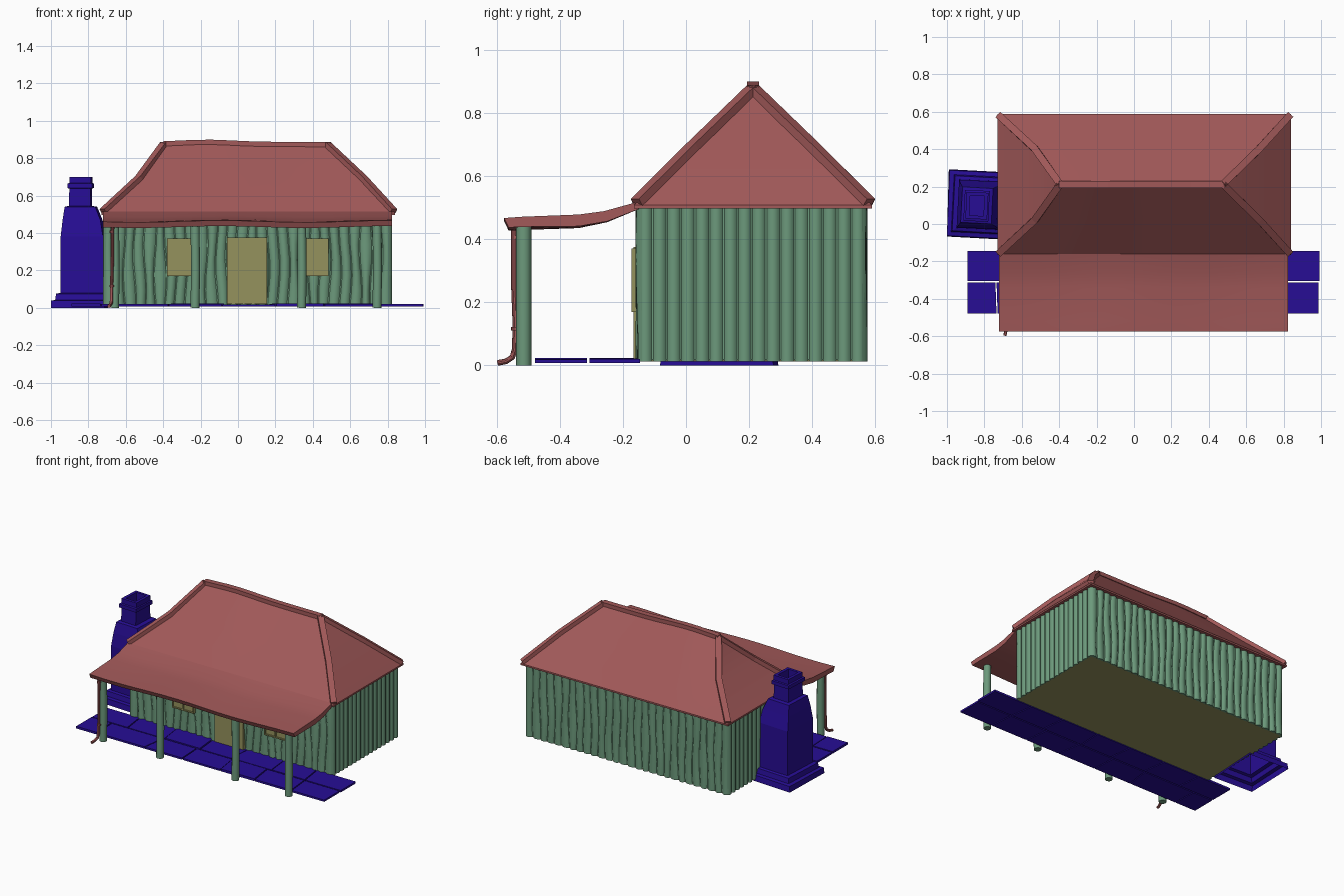
import bpy, bmesh, math, random
from mathutils import Vector, Matrix

if "Cube" in bpy.data.objects:
    bpy.data.objects.remove(bpy.data.objects["Cube"])

random.seed(4)


def material(name, rgb):
    m = bpy.data.materials.new(name)
    m.diffuse_color = (*rgb, 1)
    m.use_nodes = True
    m.node_tree.nodes["Principled BSDF"].inputs["Base Color"].default_value = m.diffuse_color
    return m


RED = material("red_tin", (0.36, 0.10, 0.10))
GREEN = material("green_board", (0.15, 0.32, 0.20))
OLIVE = material("olive_trim", (0.30, 0.29, 0.11))
BLUE = material("blue_stone", (0.02, 0.004, 0.30))


def finish(name, bm, mat, smooth=False):
    bmesh.ops.recalc_face_normals(bm, faces=bm.faces)
    me = bpy.data.meshes.new(name)
    bm.to_mesh(me)
    bm.free()
    me.materials.append(mat)
    ob = bpy.data.objects.new(name, me)
    bpy.context.collection.objects.link(ob)
    if smooth:
        bpy.ops.object.select_all(action='DESELECT')
        ob.select_set(True)
        bpy.context.view_layer.objects.active = ob
        bpy.ops.object.shade_smooth_by_angle(angle=math.radians(35))
    return ob


def loft(bm, rings, start=True, end=True):
    """Skin closed rings of points into a tube, with optional end caps."""
    rows = [[bm.verts.new(p) for p in r] for r in rings]
    n = len(rows[0])
    for a, b in zip(rows, rows[1:]):
        for i in range(n):
            bm.faces.new((a[i], a[(i + 1) % n], b[(i + 1) % n], b[i]))
    if start:
        bm.faces.new(rows[0][::-1])
    if end:
        bm.faces.new(rows[-1])


def rect(x0, x1, y0, y1, z):
    return [(x0, y0, z), (x1, y0, z), (x1, y1, z), (x0, y1, z)]


def box(bm, x0, x1, y0, y1, z0, z1):
    loft(bm, [rect(x0, x1, y0, y1, z0), rect(x0, x1, y0, y1, z1)])


def sweep(bm, path, profile, ref):
    """Carry a 2D profile along a path; ref fixes the roll."""
    pts = [Vector(p) for p in path]
    rings = []
    for i, p in enumerate(pts):
        t = (pts[min(i + 1, len(pts) - 1)] - pts[max(i - 1, 0)]).normalized()
        side = t.cross(Vector(ref)).normalized()
        up = side.cross(t)
        rings.append([p + side * a + up * b for a, b in profile])
    loft(bm, rings)


def circle(r, n):
    return [(r * math.cos(2 * math.pi * i / n), r * math.sin(2 * math.pi * i / n)) for i in range(n)]


# Wall core and floor
X0, X1, Y0, Y1, ZB, ZT = -0.71, 0.813, -0.143, 0.56, 0.012, 0.5
bm = bmesh.new()
box(bm, X0, X1, Y0, Y1, ZB + 0.006, ZT)
finish("wall_core", bm, GREEN)
bm = bmesh.new()
box(bm, X0, X1, Y0, Y1, ZB, ZB + 0.005)
finish("floor", bm, OLIVE)


# Rounded wall boards, with a warped grain on the long walls
def boards(name, start, end, count, warp):
    a, b = Vector(start), Vector(end)
    d = (b - a).normalized()
    nrm = d.cross(Vector((0, 0, 1)))
    step = (b - a).length / count
    ph = [random.uniform(0, 6.28) for _ in range(count + 1)]
    bm = bmesh.new()
    levels = 7 if warp else 2

    def edge(k, z):
        off = warp * math.sin(z * 13 + ph[k]) if 0 < k < count else 0
        return k * step + off

    for k in range(count):
        rings = []
        for j in range(levels):
            z = ZB + (ZT - ZB) * j / (levels - 1)
            e0, e1 = edge(k, z), edge(k + 1, z)
            bulge = 0.011 + 0.7 * warp * (1 + math.sin(z * 10 + ph[k])) * 0.5
            ring = []
            for i in range(7):
                u = i / 6
                h = -0.003 + (bulge + 0.003) * (1 - abs(2 * u - 1) ** 2.2)
                p = a + d * (e0 + (e1 - e0) * u) + nrm * h
                ring.append((p.x, p.y, z))
            rings.append(ring)
        loft(bm, rings)
    finish(name, bm, GREEN, True)


boards("front_boards", (X0 - .008, Y0, 0), (X1 + .008, Y0, 0), 28, 0.008)
boards("back_boards", (X1 + .008, Y1, 0), (X0 - .008, Y1, 0), 28, 0.006)
boards("right_boards", (X1, Y0 - .008, 0), (X1, Y1 + .008, 0), 16, 0)
boards("left_boards", (X0, Y1 + .008, 0), (X0, Y0 - .008, 0), 16, 0)

# Door
bm = bmesh.new()
box(bm, -0.06, 0.155, -0.166, -0.14, 0.02, 0.375)
finish("door", bm, OLIVE)

# Windows with glazing bars
for name, cx in (("left_window", -0.297), ("right_window", 0.402)):
    bm = bmesh.new()
    box(bm, cx - .083, cx + .083, -0.165, -0.14, 0.17, 0.37)
    for x in (-.079, 0, .079):
        box(bm, cx + x - .004, cx + x + .004, -0.173, -0.16, 0.17, 0.37)
    for z in (.174, .24, .304, .366):
        box(bm, cx - .083, cx + .083, -0.173, -0.16, z - .004, z + .004)
    finish(name, bm, OLIVE)

# Hipped main roof with an uneven ridge
YC = 0.212


def ridge_z(x):
    return 0.872 + 0.012 * math.exp(-((x + 0.17) / 0.2) ** 2)


bm = bmesh.new()
rings = []
for x0, x1, hy, z in ((-.73, .84, .377, .497), (-.73, .84, .377, .508),
                      (-.53, .67, .19, .69), (-.4, .48, .002, .872)):
    cols = [x0 + (x1 - x0) * i / 10 for i in range(11)]
    zs = [z + (ridge_z(x) - .872) * (z - .5) / .372 for x in cols]
    rings.append([(x, YC - hy, h) for x, h in zip(cols, zs)]
                 + [(x, YC + hy, h) for x, h in zip(cols[::-1], zs[::-1])])
loft(bm, rings)
finish("main_roof", bm, RED, True)

# Ridge and hip cappings
cap = [(-.019, -.012), (.019, -.012), (.019, .014), (-.019, .014)]
bm = bmesh.new()
sweep(bm, [(x, YC, ridge_z(x) + .001) for x in [-.4 + .88 * i / 10 for i in range(11)]], cap, (0, 0, 1))
finish("ridge_cap", bm, RED)
for side, s in (("front", -1), ("back", 1)):
    for end, xs in (("left", (-.722, -.53, -.395)), ("right", (.832, .67, .475))):
        bm = bmesh.new()
        sweep(bm, [(xs[0], YC + s * .368, .516), (xs[1], YC + s * .19, .693), (xs[2], YC, .876)], cap, (0, 0, 1))
        finish(f"{side}_{end}_hip_cap", bm, RED)

# Curved veranda roof
prof = [(-.576, .462), (-.52, .466), (-.34, .475), (-.26, .487), (-.16, .516),
        (-.15, .495), (-.25, .455), (-.34, .438), (-.52, .434), (-.562, .432)]
bm = bmesh.new()
rings = []
for i in range(15):
    x = -0.722 + 1.545 * i / 14
    w = 0.005 * math.sin(x * 7 + 2.2)
    rings.append([(x, y, z + w * min(1, (-.16 - y) / .3) * (y < -.16)) for y, z in prof])
loft(bm, rings)
finish("veranda_roof", bm, RED, True)

# Veranda posts
for i, x in enumerate((-0.66, -0.23, 0.34, 0.743)):
    bm = bmesh.new()
    sweep(bm, [(x, -.514, 0), (x + .003, -.514, .2), (x, -.514, .45)], circle(.024, 12), (1, 0, 0))
    finish(f"veranda_post_{i + 1}", bm, GREEN, True)

# Downpipe with brackets
bm = bmesh.new()
sweep(bm, [(-.69, -.596, .008), (-.685, -.57, .013), (-.678, -.55, .026), (-.676, -.543, .05),
           (-.676, -.54, .12), (-.672, -.545, .25), (-.67, -.545, .44)], circle(.009, 10), (1, 0, 0))
for z in (.11, .4):
    sweep(bm, [(-.674, -.541, z), (-.674, -.541, z + .012)], circle(.013, 10), (1, 0, 0))
finish("downpipe", bm, RED, True)

# Veranda paving, two rows of slightly crooked slabs
g = 0.003
for row, y0, y1, cuts in (("front", -.478, -.314, (-.892, -.735, -.36, -.09, .19, .45, .73, .99)),
                          ("back", -.306, -.145, (-.892, -.63, -.35, -.08, .17, .46, .71, .995))):
    skew = [0] + [random.uniform(-.012, .012) for _ in cuts[2:]] + [0]
    bm = bmesh.new()
    for i in range(len(cuts) - 1):
        a, b, sa, sb = cuts[i] + g, cuts[i + 1] - g, skew[i], skew[i + 1]
        top = random.uniform(.018, .023)
        quad = [(a - sa, y0), (b - sb, y0), (b + sb, y1), (a + sa, y1)]
        loft(bm, [[(x, y, z) for x, y in quad] for z in (.007, top)])
    finish(f"{row}_paving", bm, BLUE)

# Chimney: stepped base, shouldered stack, collared flue with a hollow top
steps = [(-1.0, -.705, -.075, .285, 0), (-.995, -.705, -.07, .28, .038), (-.97, -.71, -.048, .258, .042),
         (-.965, -.71, -.042, .252, .075), (-.942, -.715, -.025, .235, .08), (-.942, -.715, -.022, .232, .38),
         (-.932, -.73, -.01, .21, .47), (-.922, -.758, .005, .195, .54), (-.9, -.785, .025, .172, .545),
         (-.898, -.785, .027, .17, .637), (-.908, -.775, .015, .18, .64), (-.908, -.775, .015, .18, .664),
         (-.898, -.782, .027, .17, .667), (-.898, -.782, .027, .17, .7), (-.878, -.802, .045, .152, .7),
         (-.878, -.802, .045, .152, .6)]
bm = bmesh.new()
loft(bm, [rect(*s) for s in steps], start=False)
bmesh.ops.rotate(bm, verts=bm.verts, cent=(-.85, .1, 0), matrix=Matrix.Rotation(math.radians(-3), 3, 'Z'))
for v in bm.verts:
    v.co.x = max(v.co.x, -1.0)
finish("chimney", bm, BLUE)
